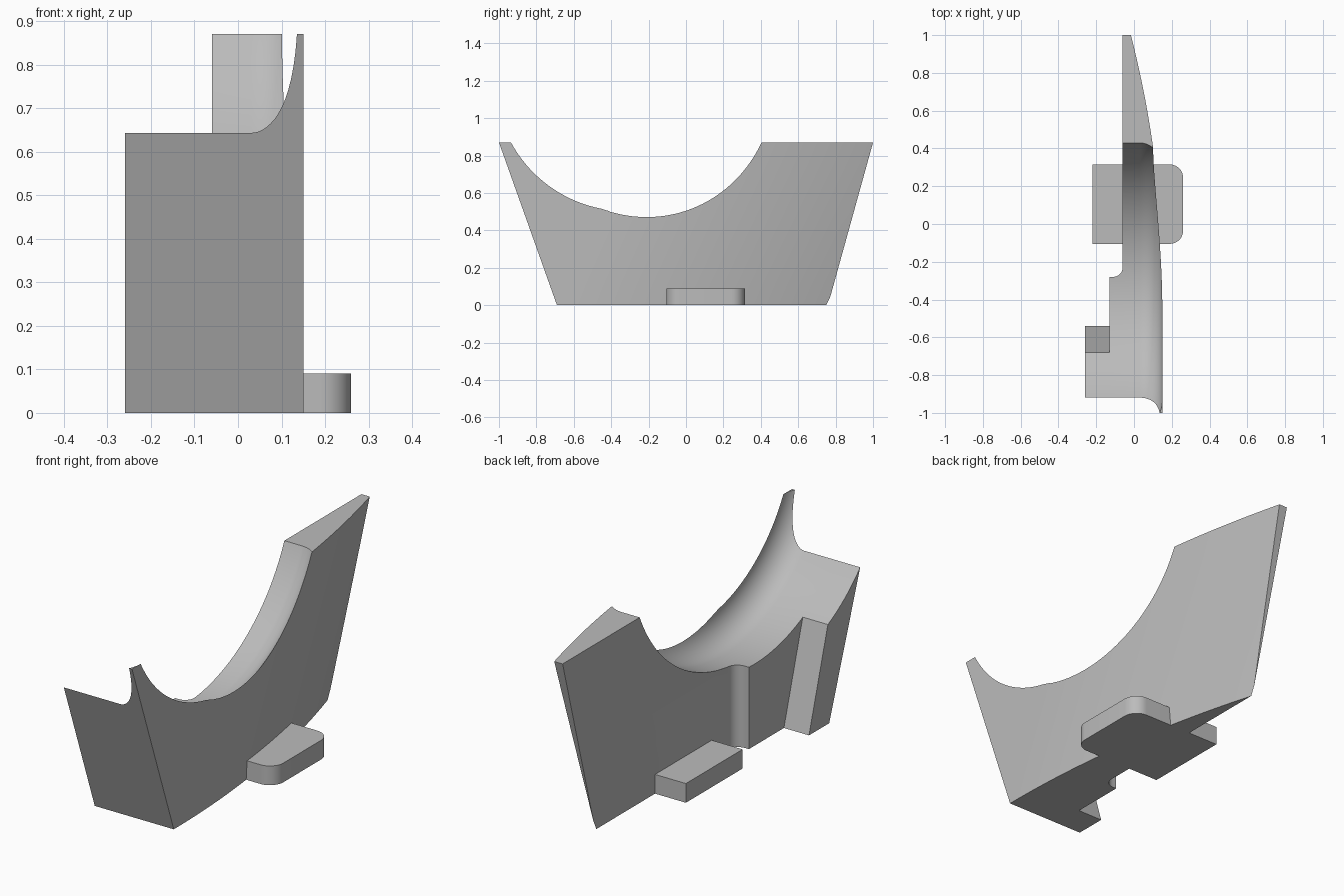
import bpy, bmesh, math
from mathutils import Vector

cube = bpy.data.objects.get("Cube")
if cube:
    bpy.data.objects.remove(cube, do_unlink=True)

grey = bpy.data.materials.new("plain_grey")
grey.use_nodes = True
GREY = (0.5, 0.5, 0.5, 1)
grey.diffuse_color = GREY
grey.node_tree.nodes["Principled BSDF"].inputs["Base Color"].default_value = GREY

HEIGHT = 0.87


def finish(name, bm):
    bmesh.ops.recalc_face_normals(bm, faces=bm.faces)
    mesh = bpy.data.meshes.new(name)
    bm.to_mesh(mesh)
    bm.free()
    mesh.materials.append(grey)
    obj = bpy.data.objects.new(name, mesh)
    bpy.context.collection.objects.link(obj)
    return obj


def loft(rings, closed_caps=True):
    """Skin a list of equal-length closed rings and cap both ends."""
    bm = bmesh.new()
    loops = [[bm.verts.new(p) for p in ring] for ring in rings]
    n = len(loops[0])
    for a, b in zip(loops, loops[1:]):
        for i in range(n):
            j = (i + 1) % n
            bm.faces.new((a[i], a[j], b[j], b[i]))
    bm.faces.new(loops[0])
    bm.faces.new(loops[-1])
    return bm


def arc(cx, cy, r, start, end, steps):
    angles = [math.radians(start + (end - start) * i / steps) for i in range(steps + 1)]
    return [(cx + r * math.cos(a), cy + r * math.sin(a)) for a in angles]


def front_y(z):
    return -0.69 - 0.31 * z / HEIGHT


# Main body: plan outline with a curved outer wall that leans backwards
def body_ring(z):
    k = z / HEIGHT
    start, end = -0.68 + 0.38 * k, 0.75 + 0.41 * k
    ring = [(-0.13, front_y(z)), (0.15, front_y(z))]
    steps = 32
    for i in range(steps + 1):
        t = i / steps
        ring.append((0.15 - 0.21 * t * t, start + (end - start) * t))
    ring += reversed(arc(-0.11, -0.23, 0.05, -90, 0, 8))
    ring.append((-0.13, -0.28))
    return [(x, y, z) for x, y in ring]


bm = loft([body_ring(HEIGHT * i / 8) for i in range(9)])
# Sloping rear end
cut = bmesh.ops.bisect_plane(
    bm, geom=bm.verts[:] + bm.edges[:] + bm.faces[:],
    plane_co=Vector((0, 1, HEIGHT)), plane_no=Vector((0, 1, -0.277)), clear_outer=True)
rim = [e for e in cut["geom_cut"] if isinstance(e, bmesh.types.BMEdge)]
bmesh.ops.holes_fill(bm, edges=rim)
body = finish("body", bm)


# Slanted rib along the front inner side
def rib_ring(z):
    back = -0.54 - 0.3 * z
    return [(-0.26, front_y(z), z), (-0.13, front_y(z), z), (-0.13, back, z), (-0.26, back, z)]


rib = finish("front_rib", loft([rib_ring(0), rib_ring(HEIGHT)]))

# Round channel cutter with a rolled shoulder, turned about an axis along x
profile = [(-0.5, 0.82)] + [(x, r) for x, r in reversed(arc(0.03, 0.70, 0.12, 0, 90, 20))] + [(0.3, 0.70)]
SEGMENTS = 160
rings = []
for x, r in profile:
    ring = []
    for i in range(SEGMENTS):
        a = math.tau * i / SEGMENTS
        ring.append((x, -0.32 + r * math.cos(a), 1.203 + r * math.sin(a)))
    rings.append(ring)
cutter = finish("channel_cutter", loft(rings))
cutter.hide_render = True

for obj in (body, rib):
    mod = obj.modifiers.new("channel", 'BOOLEAN')
    mod.operation = 'DIFFERENCE'
    mod.solver = 'EXACT'
    mod.object = cutter
    bpy.context.view_layer.objects.active = obj
    bpy.ops.object.modifier_apply(modifier=mod.name)
bpy.data.objects.remove(cutter, do_unlink=True)

# Flat foot plate through the bottom, rounded on its outer corners
outline = [(-0.22, 0.315), (-0.22, -0.105)]
outline += arc(0.19, -0.035, 0.07, -90, 0, 10) + arc(0.19, 0.245, 0.07, 0, 90, 10)
plate = finish("foot_plate", loft([[(x, y, z) for x, y in outline] for z in (0, 0.09)]))

for obj in (body, rib, plate):
    bpy.ops.object.select_all(action='DESELECT')
    obj.select_set(True)
    bpy.context.view_layer.objects.active = obj
    bpy.ops.object.shade_smooth_by_angle(angle=math.radians(30))
